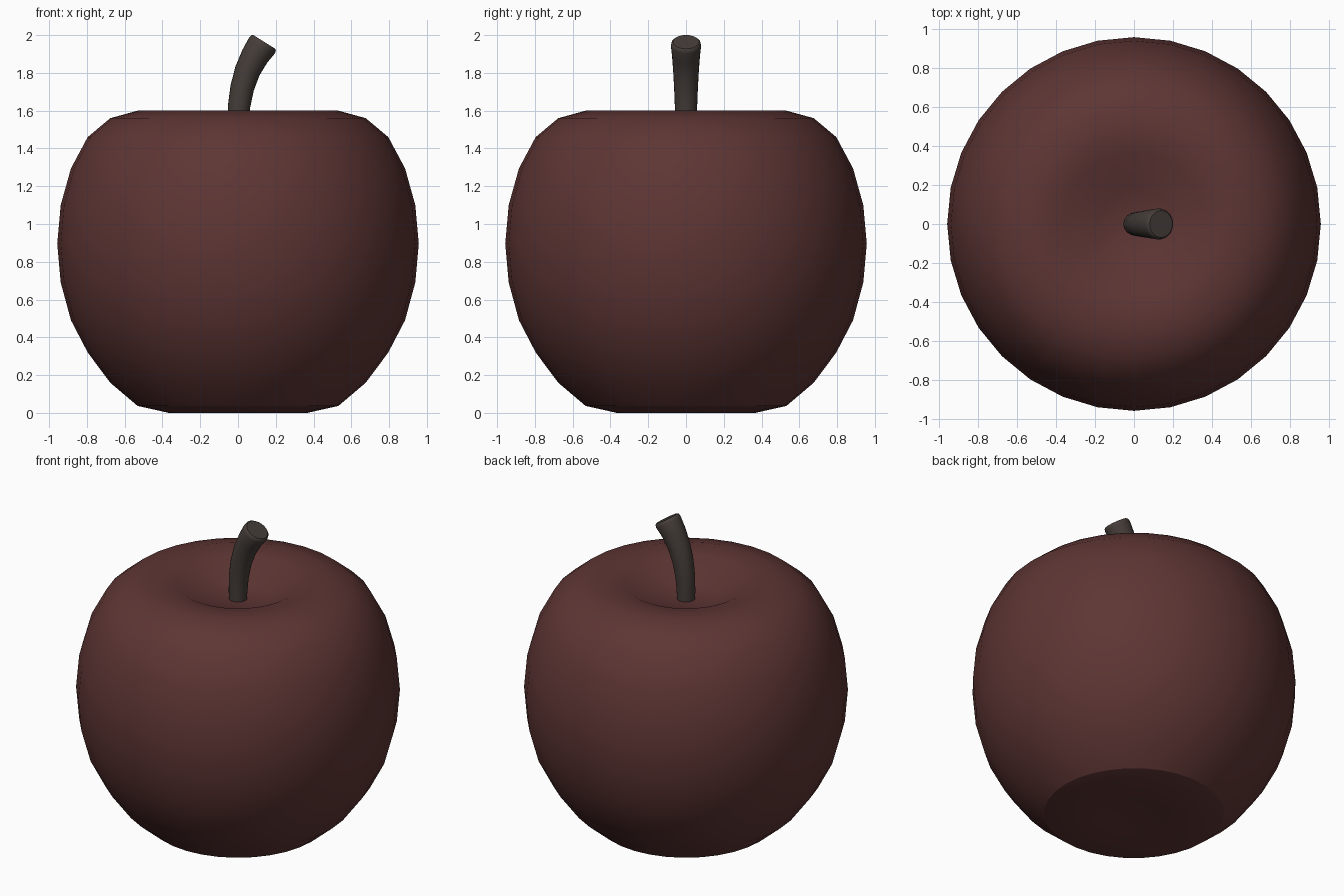
import bpy, bmesh, math
from mathutils import Vector

if "Cube" in bpy.data.objects:
    bpy.data.objects.remove(bpy.data.objects["Cube"])


def material(name, rgb):
    m = bpy.data.materials.new(name)
    m.diffuse_color = (*rgb, 1)
    m.use_nodes = True
    m.node_tree.nodes["Principled BSDF"].inputs["Base Color"].default_value = m.diffuse_color
    return m


def finish(name, bm, mat, angle):
    bmesh.ops.recalc_face_normals(bm, faces=bm.faces[:])
    me = bpy.data.meshes.new(name)
    bm.to_mesh(me)
    bm.free()
    ob = bpy.data.objects.new(name, me)
    bpy.context.collection.objects.link(ob)
    me.materials.append(mat)
    bpy.ops.object.select_all(action='DESELECT')
    bpy.context.view_layer.objects.active = ob
    ob.select_set(True)
    bpy.ops.object.shade_smooth_by_angle(angle=math.radians(angle))
    return ob


# Apple body: 32 x 16 sphere with each ring moved to a profile height
R = 0.957
heights = [0.03, 0.02, 0.0, 0.037, 0.16, 0.32, 0.49, 0.69, 0.895,
           1.10, 1.295, 1.46, 1.56, 1.60, 1.585, 1.495, 1.475]
bm = bmesh.new()
bmesh.ops.create_uvsphere(bm, u_segments=32, v_segments=16, radius=R)
for v in bm.verts:
    ring = round(math.acos(max(-1, min(1, -v.co.z / R))) / (math.pi / 16))
    v.co.z = heights[ring]
body = finish("apple_body", bm, material("apple_skin", (0.11, 0.036, 0.034)), 180)
# Crease around the base
for e in body.data.edges:
    a, b = (body.data.vertices[i].co for i in e.vertices)
    if all(abs(p.z - 0.037) < 1e-4 for p in (a, b)):
        e.use_edge_sharp = True

# Stem: rings swept along a bending path, (x, z, tilt in degrees, radius)
path = [(0, 1.40, 0, 0.052), (0, 1.52, 1, 0.055), (0.005, 1.62, 7, 0.059),
        (0.022, 1.72, 13, 0.063), (0.05, 1.81, 20, 0.068), (0.09, 1.89, 28, 0.074),
        (0.127, 1.945, 32, 0.080), (0.135, 1.958, 32, 0.077), (0.139, 1.964, 32, 0.069)]
N = 24
bm = bmesh.new()
rings = []
for x, z, tilt, r in path:
    t = math.radians(tilt)
    side = Vector((math.cos(t), 0, -math.sin(t)))
    rings.append([bm.verts.new(Vector((x, 0, z)) + r * (
        side * math.cos(k * math.tau / N) + Vector((0, 1, 0)) * math.sin(k * math.tau / N)))
        for k in range(N)])
for lo, hi in zip(rings, rings[1:]):
    for k in range(N):
        j = (k + 1) % N
        bm.faces.new((lo[k], lo[j], hi[j], hi[k]))
bm.faces.new(rings[0])
bm.faces.new(rings[-1])
finish("stem", bm, material("stem_bark", (0.06, 0.047, 0.041)), 40)
